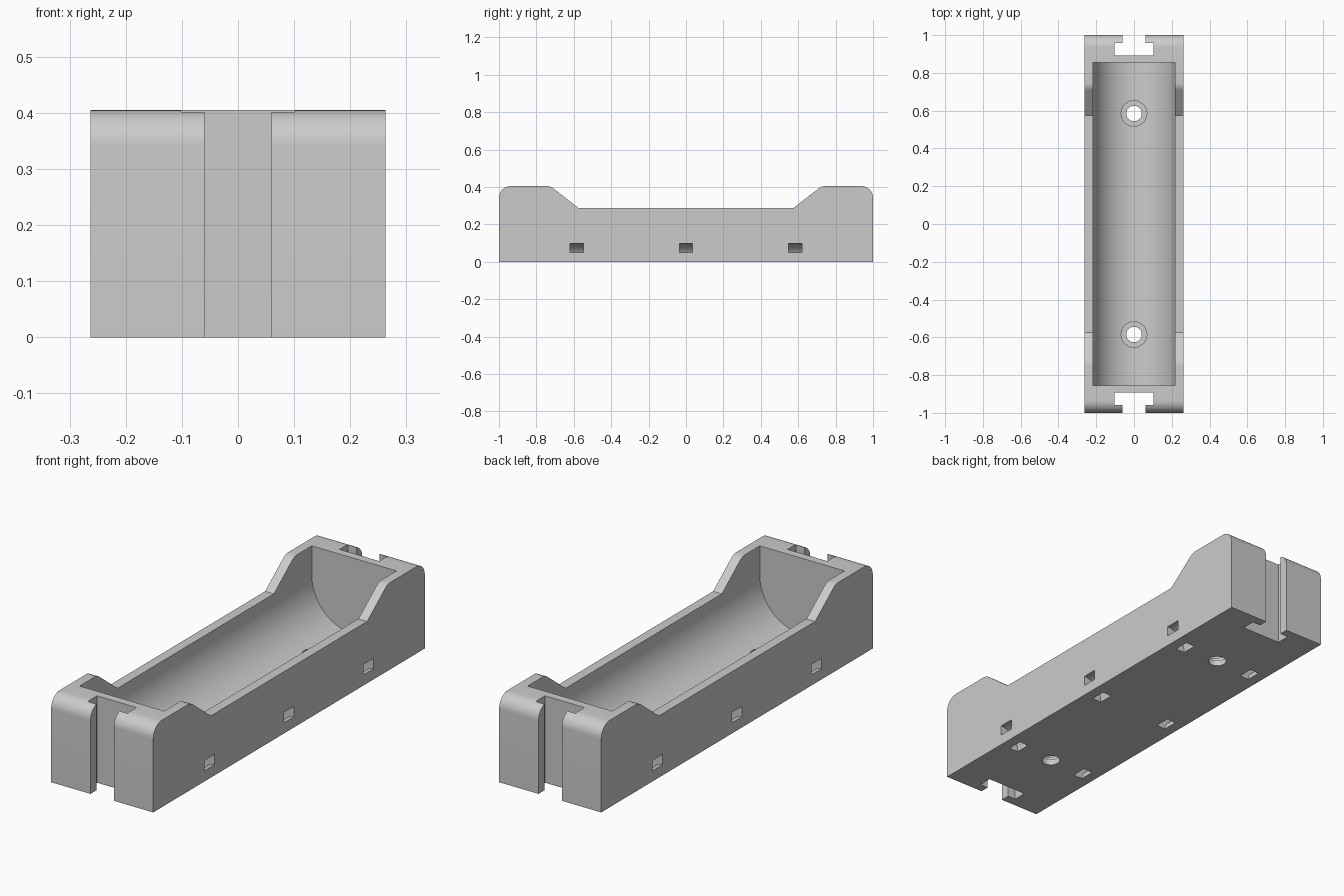
import bpy
import bmesh
from math import sin, cos, pi, radians
from mathutils import Vector

cube = bpy.data.objects.get("Cube")
if cube:
    bpy.data.objects.remove(cube, do_unlink=True)

HALF_W, HEIGHT, LOW = 0.263, 0.405, 0.288
TROUGH_R, TROUGH_Z, TROUGH_END = 0.218, 0.268, 0.855

grey = bpy.data.materials.new("light_grey_plastic")
grey.use_nodes = True
colour = (0.6, 0.6, 0.6, 1)
grey.diffuse_color = colour
grey.node_tree.nodes["Principled BSDF"].inputs["Base Color"].default_value = colour


def arc(cx, cy, r, start, end, steps):
    angles = [radians(start + (end - start) * i / steps) for i in range(steps + 1)]
    return [(cx + r * cos(a), cy + r * sin(a)) for a in angles]


def prism(name, outline, axis, low, high):
    """Extrude a 2D outline along one axis; the other two axes keep their order."""
    def place(p, t):
        v = list(p)
        v.insert("xyz".index(axis), t)
        return Vector(v)
    bm = bmesh.new()
    face = bm.faces.new([bm.verts.new(place(p, low)) for p in outline])
    ext = bmesh.ops.extrude_face_region(bm, geom=[face])
    top = [g for g in ext["geom"] if isinstance(g, bmesh.types.BMVert)]
    bmesh.ops.translate(bm, verts=top, vec=place((0, 0), high - low))
    bmesh.ops.recalc_face_normals(bm, faces=bm.faces)
    mesh = bpy.data.meshes.new(name)
    bm.to_mesh(mesh)
    bm.free()
    mesh.materials.append(grey)
    obj = bpy.data.objects.new(name, mesh)
    bpy.context.collection.objects.link(obj)
    return obj


def cut(target, cutter):
    cutter.hide_render = True
    mod = target.modifiers.new("cut", "BOOLEAN")
    mod.operation = "DIFFERENCE"
    mod.solver = "EXACT"
    mod.object = cutter
    bpy.context.view_layer.objects.active = target
    bpy.ops.object.modifier_apply(modifier=mod.name)
    bpy.data.objects.remove(cutter, do_unlink=True)


# Body: side profile with raised, rounded ends and sloping shoulders
r = 0.063
half = [(1, 0)] + arc(1 - r, HEIGHT - r, r, 0, 90, 10)
half += arc(0.747, HEIGHT - r, r, 90, 127.4, 5) + [(0.575, LOW)]
body = prism("holder_body", half + [(-y, z) for y, z in reversed(half)],
             "x", -HALF_W, HALF_W)

# Round-bottomed trough
trough = arc(0, TROUGH_Z, TROUGH_R, 180, 360, 48)
trough = [(-TROUGH_R, 0.6)] + trough + [(TROUGH_R, 0.6)]
cut(body, prism("trough_cutter", trough, "y", -TROUGH_END, TROUGH_END))

# T-shaped connector slots through both ends
tee = [(0.06, 1.1), (0.06, 0.957), (0.102, 0.957), (0.102, 0.893)]
tee += [(-x, y) for x, y in reversed(tee)]
for s in (1, -1):
    cut(body, prism("slot_cutter", [(x, s * y) for x, y in tee], "z", -0.1, 0.6))

# Counterbored screw holes in the floor
for y in (-0.585, 0.585):
    cut(body, prism("bore_cutter", arc(0, y, 0.068, 0, 350, 35), "z", 0.028, 0.2))
    cut(body, prism("screw_cutter", arc(0, y, 0.041, 0, 350, 35), "z", -0.1, 0.2))

# Curved cable-tie channels from each side wall to the underside
for s in (1, -1):
    ring = arc(HALF_W, 0, 0.098, 80, 190, 14) + arc(HALF_W, 0, 0.05, 190, 80, 14)
    ring = arc(HALF_W, 0, 0.098, 70, 200, 16) + arc(HALF_W, 0, 0.05, 200, 70, 16)
    for y in (-0.585, 0, 0.585):
        cut(body, prism("channel_cutter", [(s * x, z) for x, z in ring],
                        "y", y - 0.036, y + 0.036))

bpy.ops.object.select_all(action="DESELECT")
body.select_set(True)
bpy.context.view_layer.objects.active = body
bpy.ops.object.shade_smooth_by_angle(angle=radians(25))
